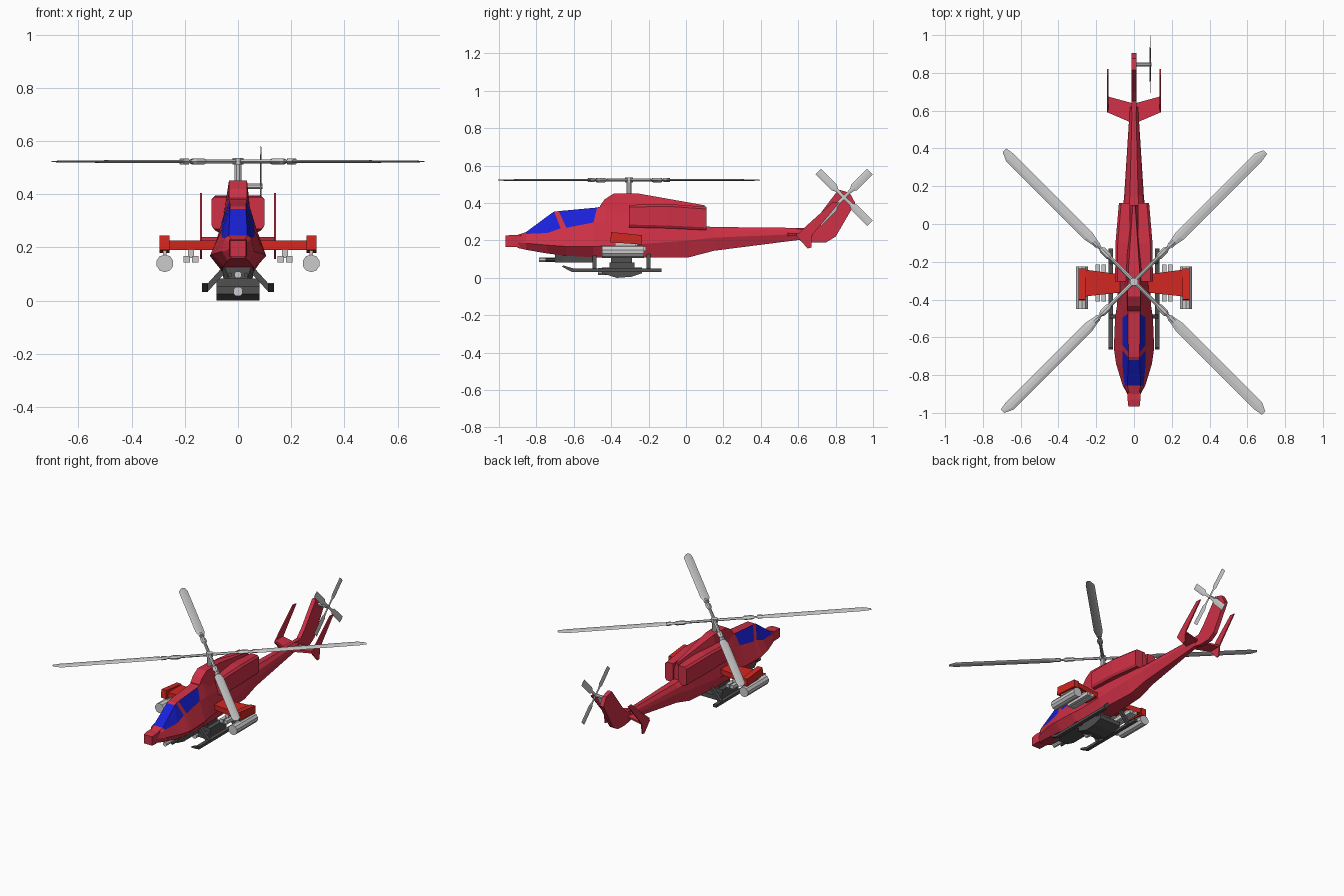
import bpy, bmesh, math
from mathutils import Matrix, Vector

if "Cube" in bpy.data.objects:
    bpy.data.objects.remove(bpy.data.objects["Cube"])


def material(name, rgb):
    m = bpy.data.materials.new(name)
    m.diffuse_color = (*rgb, 1)
    m.use_nodes = True
    m.node_tree.nodes["Principled BSDF"].inputs["Base Color"].default_value = m.diffuse_color
    return m


RED = material("red_paint", (0.62, 0.03, 0.06))
ORANGE = material("wing_paint", (0.65, 0.02, 0.015))
BLUE = material("window_blue", (0.01, 0.015, 0.7))
DARK = material("dark_grey", (0.08, 0.08, 0.08))


def loft(name, rings, mat=None, glass=None, matrix=None):
    """Skin closed rings of points; glass is a set of (strip, side) faces made blue."""
    bm = bmesh.new()
    vs = [[bm.verts.new(p) for p in ring] for ring in rings]
    n = len(rings[0])
    for i in range(len(vs) - 1):
        for j in range(n):
            k = (j + 1) % n
            f = bm.faces.new((vs[i][j], vs[i][k], vs[i + 1][k], vs[i + 1][j]))
            f.material_index = 1 if glass and (i, j) in glass else 0
    bm.faces.new(vs[0][::-1])
    bm.faces.new(vs[-1])
    bmesh.ops.recalc_face_normals(bm, faces=bm.faces)
    me = bpy.data.meshes.new(name)
    bm.to_mesh(me)
    bm.free()
    for m in ([mat] if mat else []) + ([BLUE] if glass else []):
        me.materials.append(m)
    ob = bpy.data.objects.new(name, me)
    bpy.context.collection.objects.link(ob)
    if matrix:
        ob.matrix_world = matrix
    return ob


def box(name, x, y, z, mat=None):
    return loft(name, [[(x[0], b, z[0]), (x[1], b, z[0]), (x[1], b, z[1]), (x[0], b, z[1])] for b in y], mat)


def plate(name, yz, x0, x1, mat=None):
    return loft(name, [[(x, *p) for p in yz] for x in (x0, x1)], mat)


def tube(name, a, b, r, n=8, mat=None, r2=None):
    a, b = Vector(a), Vector(b)
    m = Matrix.Translation(a) @ (b - a).to_track_quat('Z', 'Y').to_matrix().to_4x4()
    ang = [(i + 0.5) * 2 * math.pi / n for i in range(n)]
    return loft(name, [[(q * math.cos(t), q * math.sin(t), h) for t in ang]
                       for q, h in ((r, 0), (r2 or r, (b - a).length))], mat, matrix=m)


# Fuselage: bottom, cheek, sill and roof (half width, height) along y, with roof slant
def body_ring(y, wb, zb, wm, zm, ws, zs, wt, zt, slant=0):
    half = [(wb, y, zb), (wm, y, zm), (ws, y, zs), (wt, y + slant, zt)]
    return half + [(-p[0], p[1], p[2]) for p in reversed(half)]


body = [
    (-.90, .025, .16, .035, .19, .032, .215, .025, .23),
    (-.855, .04, .15, .06, .185, .050, .235, .035, .245),
    (-.74, .055, .13, .095, .175, .062, .240, .030, .345, .02),
    (-.67, .06, .122, .105, .17, .062, .265, .030, .354, -.035),
    (-.64, .06, .118, .106, .168, .062, .268, .030, .357, -.04),
    (-.495, .06, .11, .10, .168, .060, .296, .032, .376, .02),
    (-.43, .058, .108, .09, .17, .060, .30, .034, .388),
    (-.25, .055, .108, .082, .18, .062, .28, .034, .37),
    (.015, .04, .11, .066, .20, .055, .255, .03, .28),
    (.15, .032, .145, .052, .215, .044, .25, .022, .272),
    (.62, .010, .205, .022, .235, .018, .25, .010, .267),
]
loft("fuselage", [body_ring(*b) for b in body], RED,
     {(1, 2), (1, 4), (1, 3), (2, 2), (2, 4), (4, 2), (4, 4)})

# Nose sensor
loft("nose_block", [[(-w, y, .165), (w, y, .165), (w, y, t), (-w, y, t)]
                    for y, w, t in ((-.965, .03, .225), (-.93, .034, .23), (-.88, .034, .23))], RED)

# Rotor housing and spine
loft("rotor_housing", [[(-a, y, .25), (a, y, .25), (b, y + d, t), (-b, y + d, t)]
                       for y, a, b, t, d in ((-.46, .036, .034, .385, 0), (-.435, .045, .034, .42, 0),
                                             (-.385, .055, .034, .452, 0), (-.25, .065, .030, .45, 0),
                                             (.10, .05, .006, .388, 0))], RED)

for s, side in ((1, "right"), (-1, "left")):
    # Engine pods
    loft(side + "_engine_pod",
         [[(s * .02, y, b), (s * (w - .01), y, b), (s * w, y, b + .015),
           (s * w, y, t - .012), (s * (w - .012), y, t), (s * .02, y, t)]
          for y, w, b, t in ((-.305, .10, .27, .39), (-.10, .098, .265, .395), (.11, .08, .255, .38))], RED)

    # Stub wing with square tip
    loft(side + "_stub_wing", [[(s * x, f, .19), (s * x, r, .19), (s * x, r, t), (s * x, f, t)]
                               for x, f, r, t in ((.05, -.36, -.27, .225), (.27, -.385, -.24, .225))], ORANGE)
    plate(side + "_wing_tip", [(-.405, .19), (-.235, .178), (-.235, .228), (-.4, .245)],
          s * .258, s * .295, ORANGE)

    # Rocket pod, missiles and their hangers
    tube(side + "_rocket_pod", (s * .275, -.45, .14), (s * .275, -.225, .14), .033, 10)
    box(side + "_rocket_hanger", (s * .268, s * .282), (-.38, -.27), (.16, .19))
    box(side + "_missile_hanger", (s * .166, s * .188), (-.37, -.26), (.16, .195))
    for i, x in enumerate((.161, .193)):
        box(f"{side}_missile_{i}", (s * (x - .012), s * (x + .012)), (-.41, -.215), (.143, .167))

    # Landing skid with upturned toe
    plate(side + "_skid", [(-.665, .06), (-.655, .066), (-.60, .05), (-.13, .05), (-.13, .032), (-.61, .032)],
          s * .112, s * .136, DARK)
    for n, y in (("front", -.49), ("rear", -.2)):
        tube(f"{side}_{n}_strut", (s * .122, y, .04), (s * .04, y, .13), .015, 4, DARK)

    # Tailplane and its end plate
    loft(side + "_tailplane", [[(s * x, f, .225), (s * x, r, .225), (s * x, r, .237), (s * x, f, .240)]
                               for x, f, r in ((.01, .535, .64), (.138, .59, .675))], RED)
    plate(side + "_end_plate", [(.59, .225), (.65, .157), (.67, .162), (.675, .23), (.82, .402), (.785, .405),
                                (.64, .275)], s * .135, s * .143, RED)

# Tail fin
plate("tail_fin", [(.59, .205), (.59, .265), (.65, .268), (.70, .32), (.815, .472), (.875, .455),
                   (.905, .40), (.80, .22), (.75, .19), (.67, .188)], -.014, .014, RED)


# Rotor blades: lens-shaped sections along the span, repeated around a hub
def rotor(name, spans, matrix, twist=0):
    for i in range(4):
        m = matrix @ Matrix.Rotation(math.radians(45 + 90 * i), 4, 'Z') @ Matrix.Rotation(twist, 4, 'X')
        loft(f"{name}_{i}", [[(r, a, 0), (r, a * .6 + b * .4, t), (r, a * .25 + b * .75, t), (r, b, 0),
                              (r, a * .25 + b * .75, -t), (r, a * .6 + b * .4, -t)] for r, a, b, t in spans],
             matrix=m)


hub = Matrix.Translation((0, -.305, .523))
rotor("rotor_arm", [(0, -.011, .011, .008), (.30, -.009, .009, .006)], hub)
rotor("rotor_blade", [(.26, -.012, .012, .005), (.34, -.028, .028, .006), (.93, -.028, .028, .004),
                      (.977, -.020, .006, .002)], hub)
rotor("rotor_cuff", [(.175, -.010, .010, .007), (.19, -.018, .018, .012), (.235, -.018, .018, .012),
                     (.25, -.010, .010, .007)], hub)
rotor("rotor_grip", [(.27, -.017, .017, .011), (.30, -.017, .017, .011)], hub)
tube("rotor_mast", (0, -.305, .43), (0, -.305, .52), .015)
tube("rotor_hub", (0, -.305, .511), (0, -.305, .536), .022)

# Tail rotor
tail_hub = Matrix.Translation((.086, .845, .43)) @ Matrix.Rotation(math.pi / 2, 4, 'Y')
rotor("tail_blade", [(0, -.008, .008, .003), (.055, -.010, .010, .003), (.075, -.021, .021, .003),
                     (.195, -.021, .021, .002)], tail_hub)
tube("tail_rotor_shaft", (0, .845, .43), (.092, .845, .43), .011)

# Belly turret, gun and ammunition box
loft("chin_mount", [[(-a, y, .083), (a, y, .083), (b, y, .128), (-b, y, .128)]
                    for y, a, b in ((-.70, .035, .05), (-.66, .055, .06), (-.50, .055, .06))], DARK)
tube("chin_gun", (0, -.785, .097), (0, -.66, .097), .014)
for x in (-.03, .03):
    tube("chin_gun_side", (x, -.75, .097), (x, -.66, .097), .009, 6, DARK)
box("belly_mount", (-.05, .05), (-.40, -.29), (.07, .125), DARK)
box("belly_box_upper", (-.08, .08), (-.41, -.275), (.052, .083), DARK)
loft("belly_box_lower", [[(-.08, y, b), (.08, y, b), (.08, y, .055), (-.08, y, .055)]
                         for y, b in ((-.45, .025), (-.37, .0), (-.29, .006), (-.235, .025))], DARK)
tube("belly_lamp", (0, -.47, .034), (0, -.40, .034), .019)
